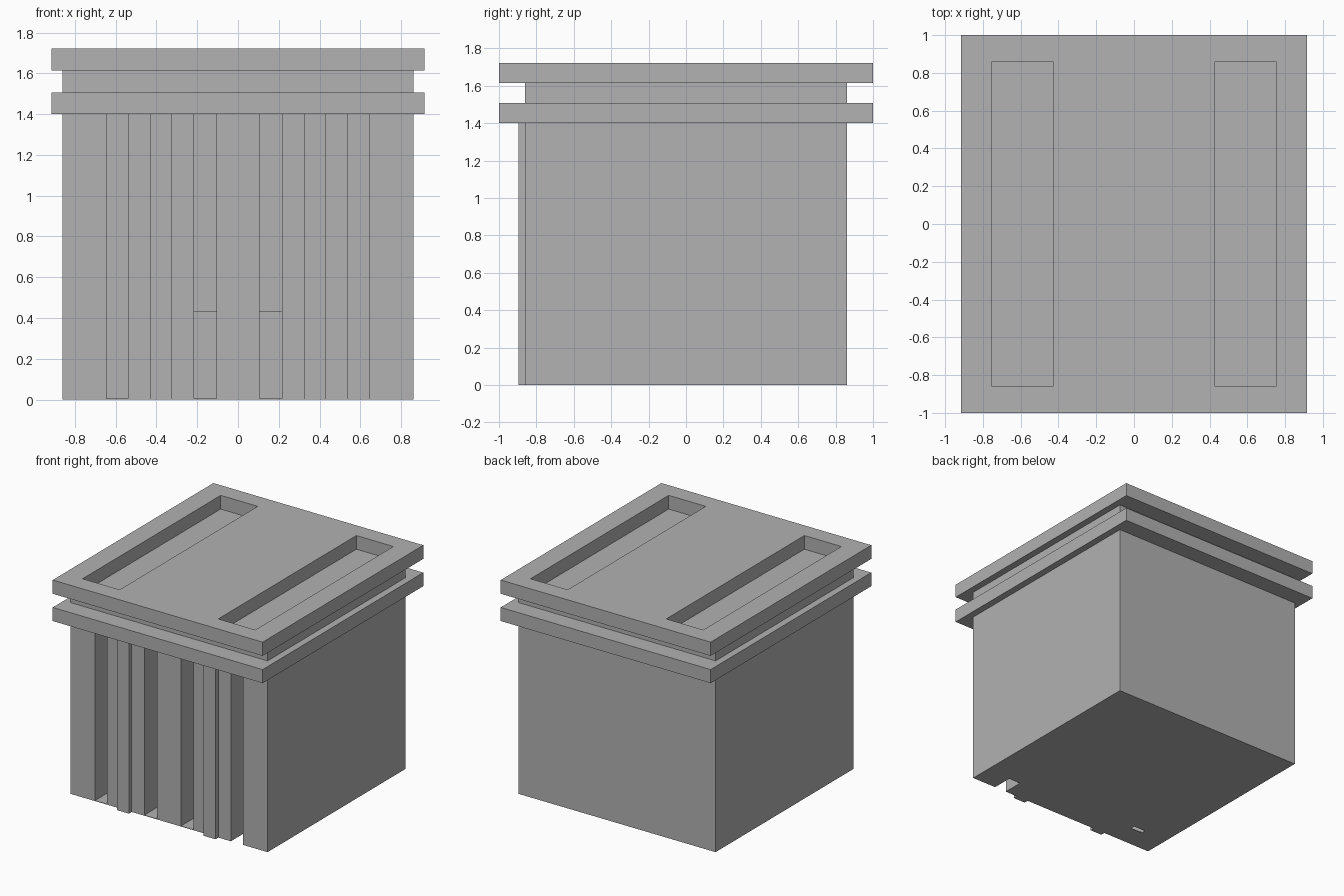
import bpy
import bmesh
from mathutils import Matrix, Vector

cube = bpy.data.objects.get("Cube")
if cube:
    bpy.data.objects.remove(cube, do_unlink=True)

GREY = (0.445, 0.445, 0.445, 1.0)
mat = bpy.data.materials.new("plain grey")
mat.use_nodes = True
mat.diffuse_color = GREY
shader = next(n for n in mat.node_tree.nodes if n.type == "BSDF_PRINCIPLED")
shader.inputs["Base Color"].default_value = GREY


def box(name, x, y, z):
    """Box spanning the given (low, high) ranges."""
    low, high = Vector((x[0], y[0], z[0])), Vector((x[1], y[1], z[1]))
    bm = bmesh.new()
    bmesh.ops.create_cube(bm, size=1.0)
    bm.transform(Matrix.Translation((low + high) / 2) @ Matrix.Diagonal((high - low).to_4d()))
    mesh = bpy.data.meshes.new(name)
    bm.to_mesh(mesh)
    bm.free()
    mesh.materials.append(mat)
    obj = bpy.data.objects.new(name, mesh)
    bpy.context.collection.objects.link(obj)
    return obj


def cut(target, x, y, z):
    """Remove a box-shaped volume from the target."""
    cutter = box("cutter", x, y, z)
    cutter.hide_render = True
    mod = target.modifiers.new("cut", "BOOLEAN")
    mod.operation = "DIFFERENCE"
    mod.solver = "EXACT"
    mod.object = cutter
    bpy.context.view_layer.objects.active = target
    bpy.ops.object.modifier_apply(modifier=mod.name)
    bpy.data.objects.remove(cutter, do_unlink=True)


def span(side, inner, outer):
    return tuple(sorted((side * inner, side * outer)))


HALF = 0.86
FRONT = -HALF
BODY_TOP = 1.40
FLOOR = 0.004
OPEN = -1.2      # cutters run out past the front
ABOVE = 1.6      # and past the top of the body

# Main block
body = box("body", (-HALF, HALF), (-HALF, HALF), (0, BODY_TOP))

# Inner grooves, stepped part way up
for side in (-1, 1):
    groove = span(side, 0.105, 0.215)
    cut(body, groove, (OPEN, FRONT + 0.165), (FLOOR, ABOVE))
    cut(body, groove, (OPEN, FRONT + 0.215), (0.435, ABOVE))

# Outer grooves: one open below, the other floored with a slit at the back
cut(body, span(1, 0.54, 0.645), (OPEN, FRONT + 0.165), (-0.2, ABOVE))
cut(body, span(-1, 0.54, 0.645), (OPEN, FRONT + 0.22), (FLOOR, ABOVE))
cut(body, span(-1, 0.54, 0.645), (FRONT + 0.183, FRONT + 0.22), (-0.2, 0.2))

# Raised ribs on the front
for side, label in ((-1, "right"), (1, "left")):
    box(label + "_rib", span(side, 0.325, 0.43), (-0.895, FRONT), (0, BODY_TOP))

# Stacked rim: lower plate, recessed neck, slotted top plate
box("lower_plate", (-0.915, 0.915), (-1, 1), (BODY_TOP, 1.507))
box("neck", (-HALF, HALF), (-HALF, HALF), (1.507, 1.615))
top_plate = box("top_plate", (-0.915, 0.915), (-1, 1), (1.615, 1.723))
for side in (-1, 1):
    cut(top_plate, span(side, 0.43, 0.753), (-HALF, HALF), (1.5, 1.9))
